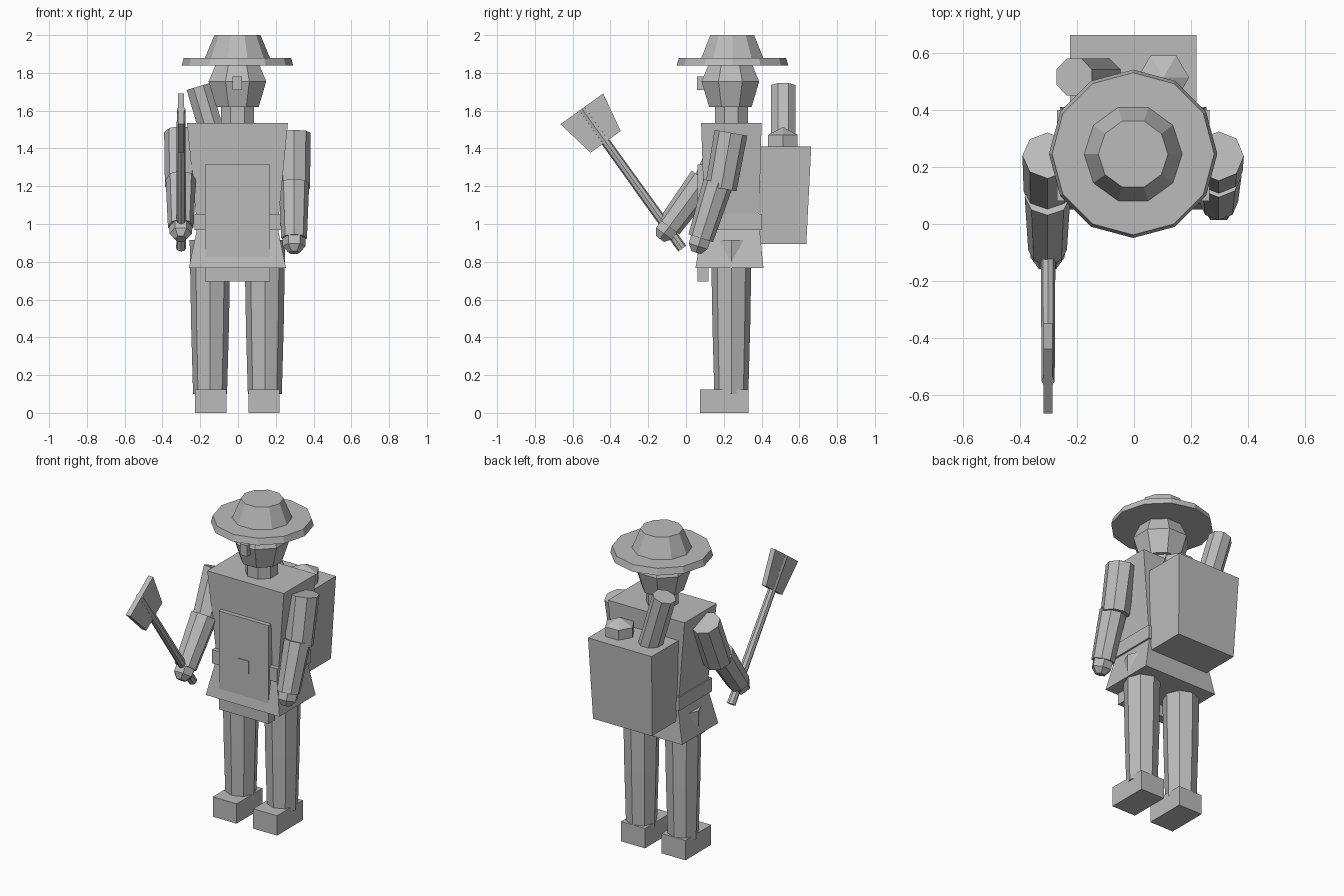
import bpy, bmesh, math
from mathutils import Vector, Matrix

cube = bpy.data.objects.get("Cube")
if cube:
    bpy.data.objects.remove(cube, do_unlink=True)

GREY = (0.5, 0.5, 0.5, 1.0)
mat = bpy.data.materials.new("plain_grey")
mat.use_nodes = True
mat.diffuse_color = GREY
mat.node_tree.nodes["Principled BSDF"].inputs["Base Color"].default_value = GREY
CX, CY = -0.003, 0.24   # body axis


def finish(name, bm):
    bmesh.ops.recalc_face_normals(bm, faces=bm.faces)
    mesh = bpy.data.meshes.new(name)
    bm.to_mesh(mesh)
    bm.free()
    mesh.materials.append(mat)
    obj = bpy.data.objects.new(name, mesh)
    bpy.context.collection.objects.link(obj)
    return obj


def loft(name, rings):
    """Skin equal-sized point rings and cap both ends."""
    bm = bmesh.new()
    loops = [[bm.verts.new(p) for p in ring] for ring in rings]
    n = len(loops[0])
    for a, b in zip(loops, loops[1:]):
        for i in range(n):
            j = (i + 1) % n
            bm.faces.new((a[i], a[j], b[j], b[i]))
    bm.faces.new(loops[0][::-1])
    bm.faces.new(loops[-1])
    return finish(name, bm)


def block(name, low, high):
    """Tapered box; each end is (x0, x1, y0, y1, z)."""
    def ring(x0, x1, y0, y1, z):
        return [(x0, y0, z), (x1, y0, z), (x1, y1, z), (x0, y1, z)]
    return loft(name, [ring(*low), ring(*high)])


def lathe(name, x, y, profile, sides, turn=0.0):
    """Faceted upright solid from (radius, z) pairs."""
    def ring(r, z):
        angles = [turn + math.tau * i / sides for i in range(sides)]
        return [(x + r * math.cos(a), y + r * math.sin(a), z) for a in angles]
    return loft(name, [ring(r, z) for r, z in profile])


def limb(name, start, end, r0, r1, sides=8, turn=0.0):
    """Faceted tapered cylinder between two points."""
    start, end = Vector(start), Vector(end)
    axis = end - start
    bm = bmesh.new()
    bmesh.ops.create_cone(bm, cap_ends=True, segments=sides, radius1=r0,
                          radius2=r1, depth=axis.length)
    place = (Matrix.Translation((start + end) / 2)
             @ axis.to_track_quat('Z', 'X').to_matrix().to_4x4()
             @ Matrix.Rotation(turn, 4, 'Z'))
    bm.transform(place)
    return finish(name, bm)


# Hat and head
lathe("hat_brim", CX, 0.246, [(0.295, 1.84), (0.284, 1.88)], 12)
lathe("hat_crown", CX, 0.245, [(0.172, 1.88), (0.122, 2.0)], 10)
lathe("head", CX, 0.235, [(0.122, 1.62), (0.165, 1.755), (0.122, 1.85)], 8, math.pi / 8)
block("nose", (CX - 0.025, CX + 0.025, 0.058, 0.14, 1.71),
      (CX - 0.025, CX + 0.025, 0.058, 0.14, 1.78))
lathe("neck", CX, CY, [(0.095, 1.5), (0.095, 1.63)], 8, math.pi / 8)

# Clothing
block("torso", (CX - 0.21, CX + 0.21, 0.1, 0.385, 0.95),
      (CX - 0.267, CX + 0.267, 0.08, 0.4, 1.535))
block("belt", (CX - 0.227, CX + 0.227, 0.07, 0.4, 0.967),
      (CX - 0.227, CX + 0.227, 0.07, 0.4, 1.053))
block("skirt", (CX - 0.257, CX + 0.257, 0.05, 0.41, 0.767),
      (CX - 0.215, CX + 0.215, 0.085, 0.39, 0.97))
block("apron", (CX - 0.173, CX + 0.173, 0.06, 0.12, 0.695),
      (CX - 0.173, CX + 0.173, 0.06, 0.12, 1.315))
block("buckle", (CX - 0.037, CX + 0.037, 0.055, 0.1, 0.975),
      (CX - 0.037, CX + 0.037, 0.055, 0.1, 1.055))

# Legs and boots
for side, s in (("left", 1), ("right", -1)):
    x = CX + s * 0.145
    lathe(side + "_leg", x, CY, [(0.09, 0.1), (0.1, 0.46), (0.108, 0.915)], 8)
    x = CX + s * 0.141
    block(side + "_boot", (x - 0.083, x + 0.083, 0.073, 0.33, 0),
          (x - 0.083, x + 0.083, 0.073, 0.33, 0.125))

# Arms: joints given as (y, z) for shoulder, elbow and wrist
ARMS = {
    "left": (1, (0.238, 1.483), (0.185, 1.188), (0.17, 1.215), (0.078, 0.925)),
    "right": (-1, (0.24, 1.483), (0.115, 1.2), (0.095, 1.235), (-0.09, 0.985)),
}
for side, (s, shoulder, elbow, fore, wrist) in ARMS.items():
    x = CX + s * 0.3
    limb(side + "_upper_arm", (x, *shoulder), (x, *elbow), 0.088, 0.084)
    limb(side + "_forearm", (x, *fore), (x, *wrist), 0.08, 0.068)
    w = Vector((x, *wrist))
    d = (w - Vector((x, *fore))).normalized()
    limb(side + "_hand", w - d * 0.02, w + d * 0.045, 0.062, 0.06, 6)
    limb(side + "_knuckles", w + d * 0.045, w + d * 0.08, 0.06, 0.03, 6)

# Digging tool
TX = -0.301
butt, tip = Vector((TX, -0.02, 0.87)), Vector((TX, -0.55, 1.608))
limb("tool_handle", butt, tip, 0.026, 0.023, 8)
along = (tip - butt).normalized()
across = Vector((0, along.z, -along.y))
side_way = Vector((1, 0, 0))


def blade_ring(centre, half):
    corners = ((-1, -1), (1, -1), (1, 1), (-1, 1))
    return [centre + side_way * (0.016 * a) + across * (half * b) for a, b in corners]


loft("tool_blade", [blade_ring(tip - along * 0.213, 0.098),
                    blade_ring(tip + along * 0.002, 0.139)])

# Backpack with bedroll and flask
block("backpack", (CX - 0.205, CX + 0.205, 0.395, 0.637, 0.895),
      (CX - 0.222, CX + 0.222, 0.392, 0.663, 1.41))
limb("bedroll", (-0.1, 0.515, 1.36), (-0.21, 0.515, 1.728), 0.07, 0.07, 8, math.pi / 8)
lathe("flask_neck", 0.103, 0.513, [(0.09, 1.38), (0.09, 1.472), (0.001, 1.513)], 6)
